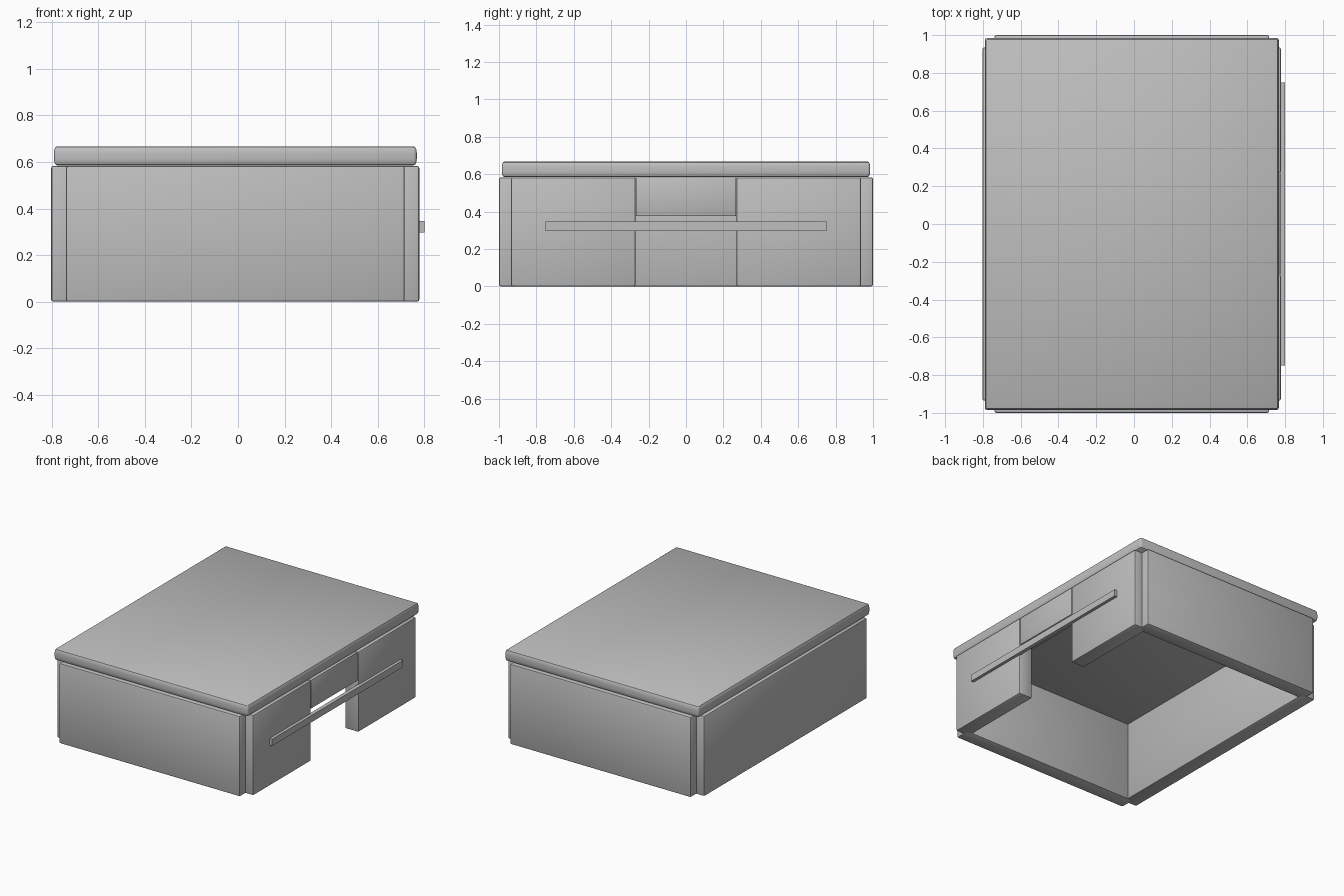
import bpy
import bmesh
from mathutils import Vector

if "Cube" in bpy.data.objects:
    bpy.data.objects.remove(bpy.data.objects["Cube"], do_unlink=True)

# Single grey finish
GREY = (0.52, 0.52, 0.52, 1)
grey = bpy.data.materials.new("plain_grey")
grey.use_nodes = True
grey.diffuse_color = GREY
grey.node_tree.nodes["Principled BSDF"].inputs["Base Color"].default_value = GREY


def box(name, low, high, bevel=0.0, segments=2, stretch=1.0):
    """Box between two corners; stretch makes the bevel taller than wide."""
    low, high = Vector(low), Vector(high)
    size = high - low
    size.z /= stretch
    bm = bmesh.new()
    bmesh.ops.create_cube(bm, size=1)
    bmesh.ops.scale(bm, vec=size, verts=bm.verts)
    if bevel:
        bmesh.ops.bevel(bm, geom=bm.edges[:], offset=bevel, segments=segments,
                        profile=0.5, affect='EDGES')
    bmesh.ops.scale(bm, vec=(1, 1, stretch), verts=bm.verts)
    bmesh.ops.translate(bm, vec=(low + high) / 2, verts=bm.verts)
    mesh = bpy.data.meshes.new(name)
    bm.to_mesh(mesh)
    bm.free()
    mesh.materials.append(grey)
    obj = bpy.data.objects.new(name, mesh)
    bpy.context.collection.objects.link(obj)
    bpy.ops.object.select_all(action='DESELECT')
    obj.select_set(True)
    bpy.context.view_layer.objects.active = obj
    if bevel:
        bpy.ops.object.shade_smooth_by_angle()
    return obj


WALL_TOP = 0.583
EDGE = 0.01

# Lid slab with rounded rim
box("lid", (-0.79, -0.985, 0.585), (0.767, 0.985, 0.667), 0.014, 3, 2.0)

# End walls and the two panels beside the opening
for side, end in ((-1, "front"), (1, "back")):
    y0, y1 = sorted((side * 0.89, side * 1.0))
    box(end + "_wall", (-0.738, y0, 0), (0.715, y1, WALL_TOP), EDGE)
    y0, y1 = sorted((side * 0.27, side * 0.935))
    box(end + "_side_panel", (0.668, y0, 0), (0.778, y1, WALL_TOP), EDGE)

# Closed long wall
box("right_wall", (-0.802, -0.935, 0), (-0.692, 0.935, WALL_TOP), EDGE)

# Short panel above the opening, and the long rail across it
box("opening_header", (0.668, -0.268, 0.375), (0.775, 0.268, WALL_TOP), 0.006)
box("handle_rail", (0.772, -0.75, 0.297), (0.8, 0.75, 0.346))
